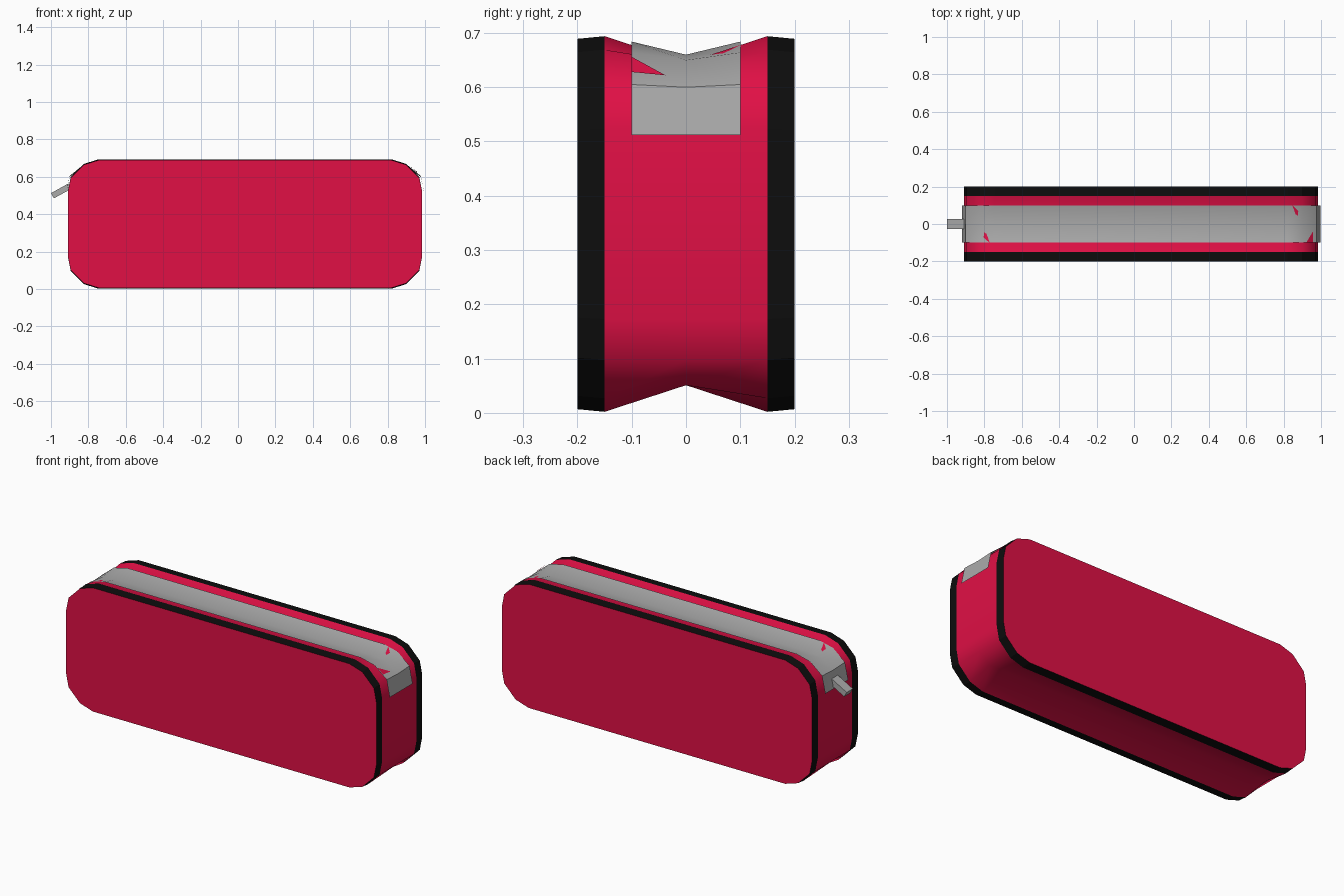
import bpy, bmesh, math
from mathutils import Vector

if "Cube" in bpy.data.objects:
    bpy.data.objects.remove(bpy.data.objects["Cube"], do_unlink=True)

CX, CZ = 0.0375, 0.348          # centre of the pouch outline
CENTRE = Vector((CX, 0, CZ))


def material(name, rgb):
    m = bpy.data.materials.new(name)
    m.use_nodes = True
    m.diffuse_color = (*rgb, 1)
    bsdf = m.node_tree.nodes["Principled BSDF"]
    bsdf.inputs["Base Color"].default_value = (*rgb, 1)
    bsdf.inputs["Roughness"].default_value = 0.8
    return m


RED = material("crimson fabric", (0.75, 0.005, 0.06))
BLACK = material("black trim", (0.004, 0.004, 0.004))
GREY = material("zip grey", (0.4, 0.4, 0.4))


def loft(name, rings, mat, closed=True, smooth=None):
    """Skin a list of point rings, with every face turned away from the centre."""
    bm = bmesh.new()
    rows = [[bm.verts.new(p) for p in ring] for ring in rings]
    n = len(rows[0])
    if len(rows) == 1:
        bm.faces.new(rows[0])
    for a, b in zip(rows, rows[1:]):
        for i in range(n if closed else n - 1):
            j = (i + 1) % n
            bm.faces.new((a[i], a[j], b[j], b[i]))
    bm.normal_update()
    for f in bm.faces:
        if f.normal.dot(f.calc_center_median() - CENTRE) < 0:
            f.normal_flip()
    me = bpy.data.meshes.new(name)
    bm.to_mesh(me)
    bm.free()
    me.materials.append(mat)
    if smooth:
        me.shade_smooth()
        me.set_sharp_from_angle(angle=math.radians(smooth))
    ob = bpy.data.objects.new(name, me)
    bpy.context.collection.objects.link(ob)
    return ob


# Rounded outline: one corner mirrored to four
corner = [(0.947, 0.175), (0.932, 0.25), (0.862, 0.321), (0.783, 0.346)]
outline = (corner + [(-x, z) for x, z in reversed(corner)]
           + [(-x, -z) for x, z in corner]
           + [(x, -z) for x, z in reversed(corner)])


def ring(y, z_scale=1.0, limit=1.0):
    return [(CX + x, y, CZ + max(-limit, min(limit, z * z_scale)))
            for x, z in outline]


# Gusset pinched along its middle
loft("gusset", [ring(-0.15), ring(0, limit=0.297), ring(0.15)], RED, smooth=50)

# Piped borders and flat side panels
for side, s in (("front", -1), ("back", 1)):
    loft(side + "_trim", [ring(s * 0.15), ring(s * 0.2, 0.986)], BLACK)
    loft(side + "_panel", [ring(s * 0.2, 0.986)], RED)

# Zip strip over the top and partway down both ends: x, edge z, middle z
path = [(-0.92, 0.512, 0.512), (-0.9, 0.605, 0.6), (-0.828, 0.664, 0.65),
        (-0.745, 0.684, 0.66), (0.82, 0.684, 0.66), (0.904, 0.664, 0.65),
        (0.977, 0.605, 0.6), (0.996, 0.512, 0.512)]
strip = loft("zip_strip",
             [[(x, -0.1, e), (x, 0, m), (x, 0.1, e)] for x, e, m in path],
             GREY, closed=False, smooth=35)

# Sliver of gusset showing through the strip
loft("gusset_sliver", [[(0.921, -0.1, 0.656), (0.956, -0.1, 0.628),
                        (0.958, -0.038, 0.622)]], RED)

# Zip pull: a short bar tilted up into the strip
tip, root = Vector((-0.992, 0, 0.499)), Vector((-0.9, 0, 0.55))
along = (root - tip).normalized()
up = Vector((-along.z, 0, along.x)) * 0.016
wide = Vector((0, 0.027, 0))
bm = bmesh.new()
bmesh.ops.create_cube(bm, size=2)
for v in bm.verts:
    c = v.co.copy()
    v.co = (tip + root) / 2 + (root - tip) / 2 * c.x + wide * c.y + up * c.z
bmesh.ops.recalc_face_normals(bm, faces=bm.faces)
me = bpy.data.meshes.new("zip_pull")
bm.to_mesh(me)
bm.free()
me.materials.append(GREY)
bpy.context.collection.objects.link(bpy.data.objects.new("zip_pull", me))
